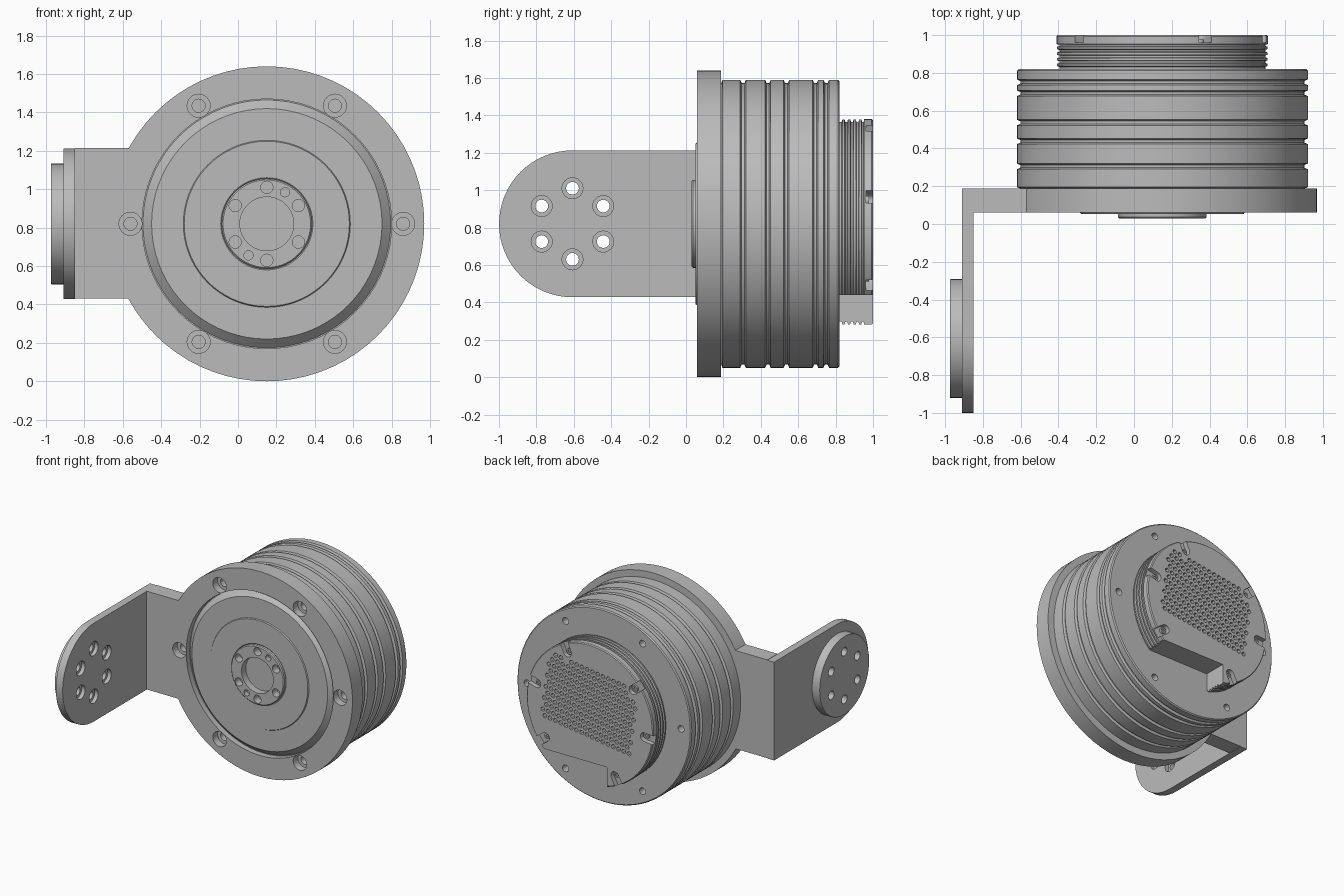
import bpy, bmesh
from math import sin, cos, pi, radians, hypot
from mathutils import Matrix, Vector

cube = bpy.data.objects.get("Cube")
if cube:
    bpy.data.objects.remove(cube, do_unlink=True)

CX, CZ = 0.15, 0.82          # main axis, runs along y
ARM_Y = -0.607               # side pivot, runs along x

metal = bpy.data.materials.new("grey metal")
metal.use_nodes = True
grey = (0.5, 0.5, 0.5, 1)
metal.diffuse_color = grey
metal.node_tree.nodes["Principled BSDF"].inputs["Base Color"].default_value = grey


def along_y(a, b, t):
    return (CX + a, t, CZ + b)


def along_x(a, b, t):
    return (t, ARM_Y + a, CZ + b)


def skin(bm, rings):
    """Bridge a list of equal rings and cap both ends."""
    rows = [[bm.verts.new(p) for p in ring] for ring in rings]
    n = len(rows[0])
    for lo, hi in zip(rows, rows[1:]):
        for i in range(n):
            j = (i + 1) % n
            bm.faces.new((lo[i], lo[j], hi[j], hi[i]))
    bm.faces.new(rows[0])
    bm.faces.new(rows[-1])


def lathe(bm, profile, place=along_y, a=0, b=0, n=72):
    """Turn a profile of (position, radius) pairs around an axis."""
    skin(bm, [[place(a + r * cos(2 * pi * i / n), b + r * sin(2 * pi * i / n), t)
               for i in range(n)] for t, r in profile])


def prism(bm, outline, t0, t1, place=along_y):
    skin(bm, [[place(a, b, t) for a, b in outline] for t in (t0, t1)])


def box(bm, lo, hi):
    size = Vector(hi) - Vector(lo)
    mid = (Vector(hi) + Vector(lo)) / 2
    bmesh.ops.create_cube(bm, size=1, matrix=Matrix.Translation(mid) @ Matrix.Diagonal((*size, 1)))


def finish(name, bm):
    bmesh.ops.recalc_face_normals(bm, faces=bm.faces)
    mesh = bpy.data.meshes.new(name)
    bm.to_mesh(mesh)
    bm.free()
    ob = bpy.data.objects.new(name, mesh)
    bpy.context.collection.objects.link(ob)
    mesh.materials.append(metal)
    return ob


def combine(ob, other, operation="DIFFERENCE"):
    mod = ob.modifiers.new("combine", "BOOLEAN")
    mod.operation, mod.solver, mod.object = operation, "EXACT", other
    bpy.context.view_layer.objects.active = ob
    bpy.ops.object.modifier_apply(modifier=mod.name)
    bpy.data.objects.remove(other, do_unlink=True)


def polar(r, degrees):
    return r * cos(radians(degrees)), r * sin(radians(degrees))


# Front flange with groove, stepped disc and hub
bm = bmesh.new()
lathe(bm, [(0.085, 0.14), (0.03, 0.14), (0.03, 0.228), (0.037, 0.235), (0.056, 0.235),
           (0.052, 0.24), (0.052, 0.43), (0.06, 0.435), (0.06, 0.6), (0.105, 0.645),
           (0.105, 0.65), (0.06, 0.65), (0.06, 0.82), (0.188, 0.82)])
flange = finish("front_flange", bm)

# Tab joining the flange to the side arm
bm = bmesh.new()
box(bm, (-0.85, 0.06, 0.43), (-0.54, 0.188, 1.215))
combine(flange, finish("tab", bm), "UNION")

# Counterbored flange holes and hub holes
bm = bmesh.new()
for k in range(6):
    a, b = polar(0.71, 60 * k)
    lathe(bm, [(0.0, 0.06), (0.12, 0.06), (0.12, 0.034), (0.18, 0.034)], along_y, a, b, 24)
    a, b = polar(0.19, 30 + 60 * k)
    lathe(bm, [(0.0, 0.032), (0.09, 0.032)], along_y, a, b, 20)
for angle in (60, 240):
    a, b = polar(0.19, angle)
    lathe(bm, [(0.0, 0.024), (0.07, 0.024)], along_y, a, b, 20)
combine(flange, finish("flange_holes", bm))

# Side arm with rounded end, and its round pad
bm = bmesh.new()
end = [polar(0.3925, 90 + 180 * i / 32) for i in range(33)]
prism(bm, end + [(0.188 - ARM_Y, -0.3925), (0.188 - ARM_Y, 0.3925)], -0.91, -0.85, along_x)
arm = finish("side_arm", bm)
bm = bmesh.new()
lathe(bm, [(-0.975, 0.312), (-0.97, 0.315), (-0.91, 0.315)], along_x)
pad = finish("arm_pad", bm)
for part in (arm, pad):
    bm = bmesh.new()
    for k in range(6):
        a, b = polar(0.19, 30 + 60 * k)
        lathe(bm, [(-1.0, 0.034), (-0.88, 0.034), (-0.88, 0.056), (-0.8, 0.056)],
              along_x, a, b, 24)
    combine(part, finish("arm_holes", bm))

# Drum body with turned grooves
R, DEEP, HALF = 0.77, 0.018, 0.011
profile = [(0.188, R - DEEP), (0.195, R)]
for y in (0.305, 0.438, 0.537, 0.692, 0.75):
    profile += [(y - HALF - 0.004, R), (y - HALF + 0.004, R - DEEP),
                (y + HALF - 0.004, R - DEEP), (y + HALF + 0.004, R)]
bm = bmesh.new()
lathe(bm, profile + [(0.812, R), (0.82, R - 0.008)])
body = finish("drum_body", bm)
bm = bmesh.new()
for k in range(6):
    a, b = polar(0.68, 60 * k)
    lathe(bm, [(0.75, 0.027), (0.9, 0.027)], along_y, a, b, 20)
combine(body, finish("body_holes", bm))

# Finned rear cap
profile = [(0.82, 0.545)]
for k in range(4):
    y = 0.832 + 0.03 * k
    profile += [(y, 0.545), (y + 0.004, 0.558), (y + 0.016, 0.558), (y + 0.02, 0.545)]
bm = bmesh.new()
lathe(bm, profile + [(0.95, 0.545), (0.952, 0.56), (0.993, 0.56), (1.0, 0.553)])
cap = finish("rear_cap", bm)

# Cable notch at the lower left of the cap
bm = bmesh.new()
box(bm, (CX - 0.15, 0.81, 0.1), (CX + 0.7, 1.1, 0.44))
combine(cap, finish("notch", bm))

# Open screw slots round the cap rim
slots = (66, 15, -36, 243, 186, 142)
bm = bmesh.new()
for angle in slots:
    tip = [polar(0.035, 90 + 180 * i / 10) for i in range(11)]
    outline = [(0.485 + a, b) for a, b in tip] + [(0.6, -0.035), (0.6, 0.035)]
    c, s = polar(1, angle)
    prism(bm, [(a * c - b * s, a * s + b * c) for a, b in outline], 0.962, 1.1)
combine(cap, finish("slots", bm))

# Vent: staggered rows of small holes, turned slightly, clear of the slots
seats = [polar(0.485, angle) for angle in slots]
c, s = polar(1, 8)
bm = bmesh.new()
for row in range(12):
    for col in range(17):
        u = (col - 8 + 0.5 * (row % 2)) * 0.047 - 0.01
        v = (row - 5.5) * 0.047
        a, b = u * c - v * s, u * s + v * c + 0.09
        if hypot(a, b) < 0.52 and all(hypot(a - p, b - q) > 0.075 for p, q in seats):
            lathe(bm, [(0.96, 0.018), (1.1, 0.018)], along_y, a, b, 6)
combine(cap, finish("vent_holes", bm))

# Screws sitting in the slots
bm = bmesh.new()
for a, b in seats:
    lathe(bm, [(0.955, 0.024), (0.978, 0.024), (0.978, 0.012), (0.968, 0.012)],
          along_y, a, b, 16)
finish("cap_screws", bm)

# Smooth turned surfaces, keep machined edges sharp
for ob in bpy.context.collection.objects:
    if ob.type == "MESH":
        bpy.ops.object.select_all(action="DESELECT")
        ob.select_set(True)
        bpy.context.view_layer.objects.active = ob
        bpy.ops.object.shade_smooth_by_angle(angle=radians(28))
